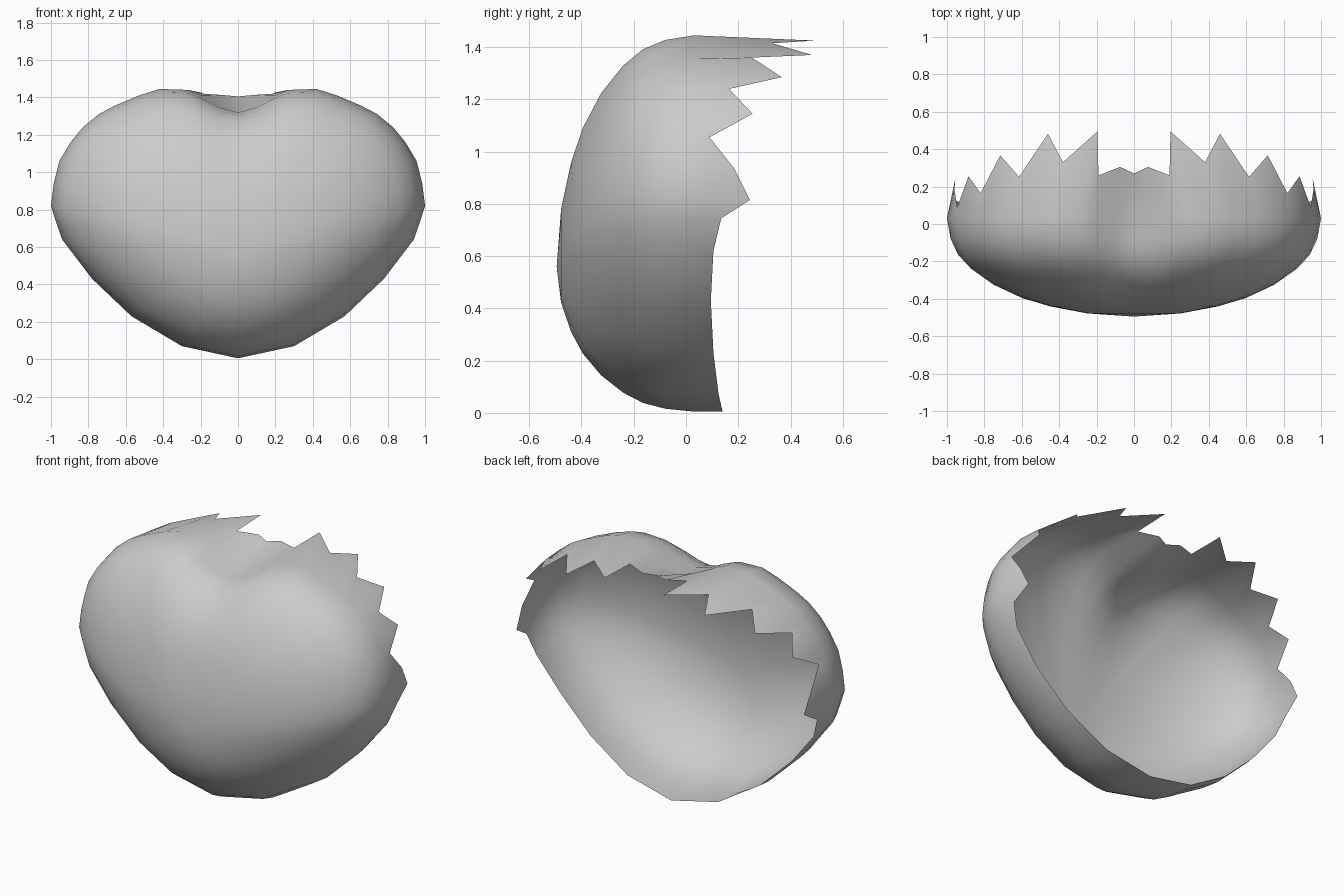
import bpy
import bmesh

# Right half, bottom to top: silhouette (x, z) and matching broken-rim point (x, y, z)
EDGE = [
    (0, .005, 0, .14, .005), (.30, .07, .30, .125, .07),
    (.57, .23, .56, .105, .23), (.78, .43, .77, .095, .43),
    (.94, .64, .92, .105, .62), (.975, .74, .965, .135, .745),
    (1.0, .82, .955, .245, .815), (.985, .94, .96, .185, .935),
    (.955, 1.06, .945, .09, 1.055), (.895, 1.16, .885, .255, 1.145),
    (.83, 1.24, .82, .165, 1.24), (.745, 1.31, .715, .367, 1.285),
    (.66, 1.355, .615, .252, 1.36), (.53, 1.41, .46, .482, 1.37),
    (.42, 1.445, .38, .33, 1.415), (.27, 1.44, .195, .495, 1.425),
    (.2, 1.41, .19, .26, 1.42), (.1, 1.355, .075, .305, 1.412),
    (0, 1.325, 0, .27, 1.405),
]
# Bulge of the front: (fraction of the way to the silhouette, y)
BULGE = [(.25, -.478), (.45, -.44), (.6, -.395), (.75, -.325),
         (.87, -.24), (.94, -.165), (.98, -.08), (1.0, .03)]
MID_Z = .56

bm = bmesh.new()
pole = bm.verts.new((0, -.495, MID_Z))

# Rings of the domed front; the top notch fades out towards the middle
rings = []
for f, y in BULGE:
    ring = []
    for i, (x, z, *_) in enumerate(EDGE):
        fill = (1.44 - z) * (1 - f ** 4) if i > 15 else 0
        ring.append(bm.verts.new((x * f, y, MID_Z + (z + fill - MID_Z) * f)))
    rings.append(ring)

# Jagged rim
rings.append([bm.verts.new(e[2:]) for e in EDGE])

# Skin
for i in range(len(EDGE) - 1):
    bm.faces.new((pole, rings[0][i], rings[0][i + 1]))
    for a, b in zip(rings, rings[1:]):
        bm.faces.new((a[i], b[i], b[i + 1], a[i + 1]))
for face in bm.faces:
    face.smooth = True

mesh = bpy.data.meshes.new("heart_shell")
bm.to_mesh(mesh)
bm.free()
shell = bpy.data.objects.new("heart_shell", mesh)
bpy.context.collection.objects.link(shell)

# Left half
mirror = shell.modifiers.new("mirror", 'MIRROR')
mirror.use_clip = True
mirror.merge_threshold = .0005
